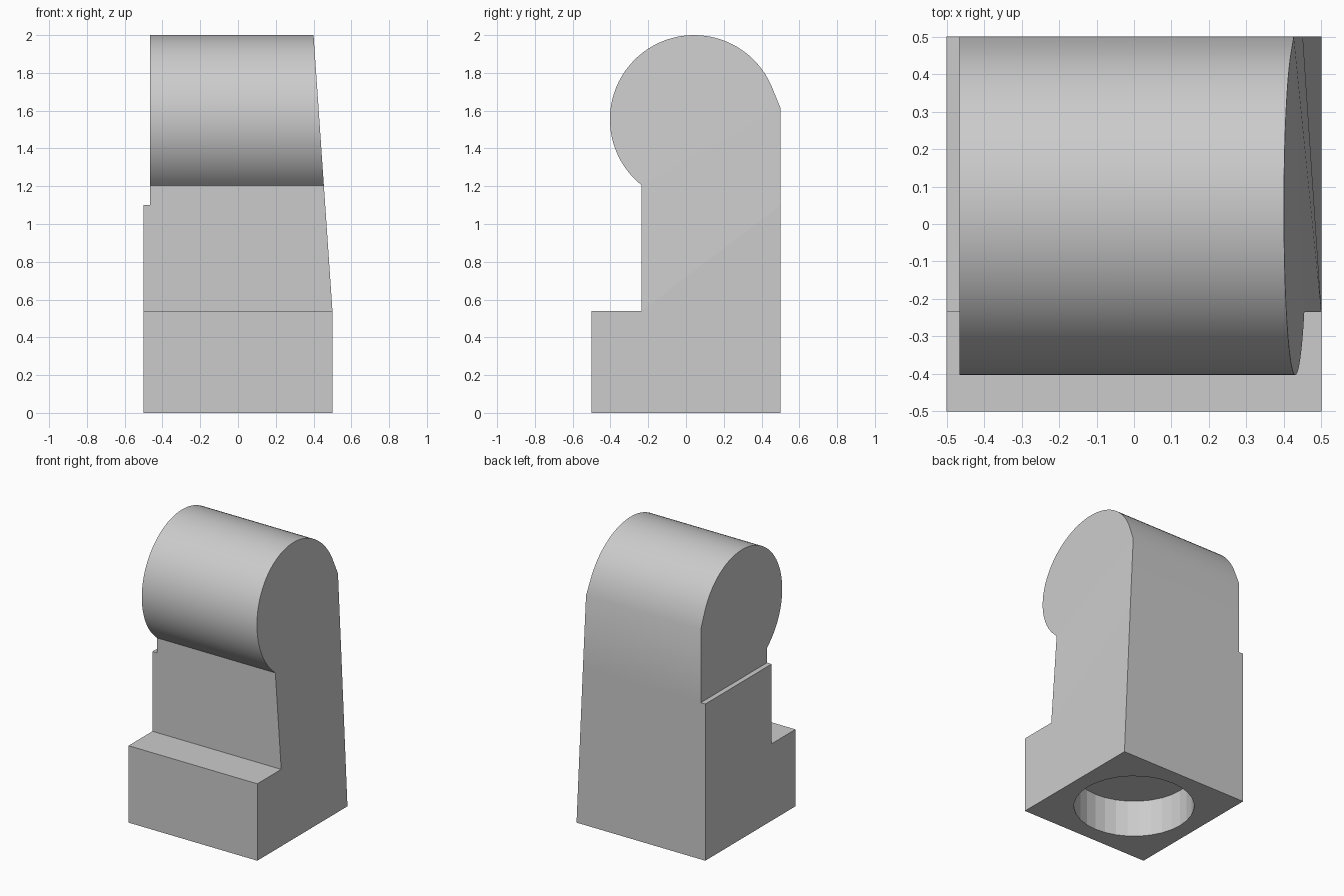
import bpy
import bmesh
from math import radians, sin, cos
from mathutils import Matrix, Vector

cube = bpy.data.objects.get("Cube")
if cube:
    bpy.data.objects.remove(cube, do_unlink=True)

grey = bpy.data.materials.new("plain_grey")
grey.use_nodes = True
COLOUR = (0.6, 0.6, 0.6, 1)
grey.diffuse_color = COLOUR
grey.node_tree.nodes["Principled BSDF"].inputs["Base Color"].default_value = COLOUR

STEP_Z, LEDGE_Z, NECK_Y = 0.54, 1.10, -0.235
HEAD_Y, HEAD_Z, HEAD_R = 0.043, 1.554, 0.446
ARC_STEPS = 48


def make_object(name, bm):
    bmesh.ops.recalc_face_normals(bm, faces=bm.faces)
    mesh = bpy.data.meshes.new(name)
    bm.to_mesh(mesh)
    bm.free()
    mesh.materials.append(grey)
    obj = bpy.data.objects.new(name, mesh)
    bpy.context.collection.objects.link(obj)
    return obj


def right_x(y, z):
    """The right side leans inward above the step, and a little sooner at the back."""
    if y > 0.49 and z < 1.2:
        return 0.5 - 0.045 * z
    return 0.5 - 0.0685 * max(0, z - STEP_Z)


# Side profile (y, z): foot, step, neck, round head, back
arc = []
for i in range(ARC_STEPS + 1):
    a = radians(231 + (24 - 231) * i / ARC_STEPS)
    arc.append((HEAD_Y + HEAD_R * cos(a), HEAD_Z + HEAD_R * sin(a)))
arc[0] = (NECK_Y, 1.205)
profile = [(-0.5, 0), (-0.5, STEP_Z), (NECK_Y, STEP_Z)] + arc
profile += [(0.5, 1.615), (0.5, LEDGE_Z), (0.5, 0)]

# Main body: the profile swept across x
bm = bmesh.new()
left = [bm.verts.new((-0.5, y, z)) for y, z in profile]
right = [bm.verts.new((right_x(y, z), y, z)) for y, z in profile]
n = len(profile)
for i in range(n):
    j = (i + 1) % n
    bm.faces.new((left[i], left[j], right[j], right[i]))
bm.faces.new(left)
# Right side in three panels: foot, neck, head
bm.faces.new(right[:3] + right[-2:])
bm.faces.new([right[2], right[3], right[-3], right[-2]])
bm.faces.new(right[3:-2])
body = make_object("pillar_body", bm)

# Cutter for the ledge high on the left side
bm = bmesh.new()
bmesh.ops.create_cube(bm, size=2, matrix=Matrix.Translation((-1.465, 0, LEDGE_Z + 1)))
ledge = make_object("ledge_cutter", bm)

# Cutter for the round socket underneath
bm = bmesh.new()
bmesh.ops.create_cone(bm, cap_ends=True, segments=32, radius1=0.388, radius2=0.388, depth=0.52)
socket = make_object("socket_cutter", bm)

for cutter in (ledge, socket):
    cutter.hide_render = True
    mod = body.modifiers.new(cutter.name, "BOOLEAN")
    mod.operation = "DIFFERENCE"
    mod.solver = "EXACT"
    mod.object = cutter

# Apply the cuts and remove the cutters
bpy.context.view_layer.update()
depsgraph = bpy.context.evaluated_depsgraph_get()
cut_mesh = bpy.data.meshes.new_from_object(body.evaluated_get(depsgraph))
body.modifiers.clear()
body.data = cut_mesh
for cutter in (ledge, socket):
    bpy.data.objects.remove(cutter, do_unlink=True)

# Smooth head, crisp corners, faceted socket wall
bpy.ops.object.select_all(action="DESELECT")
body.select_set(True)
bpy.context.view_layer.objects.active = body
bpy.ops.object.shade_smooth_by_angle(angle=radians(30))
for poly in body.data.polygons:
    flat_side = abs(poly.normal.x) > 0.9
    poly.use_smooth = poly.center.z > LEDGE_Z + 0.1 and not flat_side
